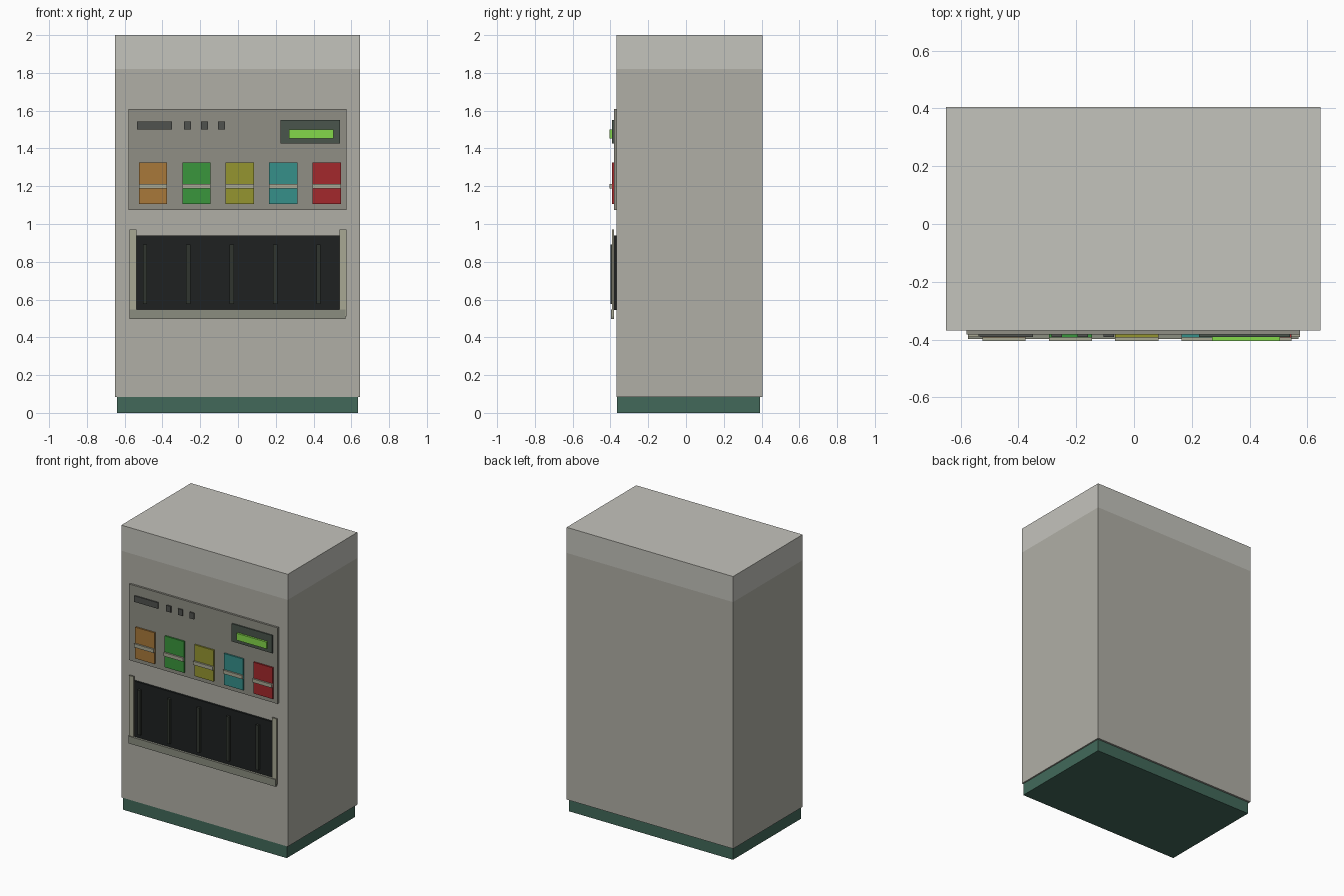
import bpy

if "Cube" in bpy.data.objects:
    bpy.data.objects.remove(bpy.data.objects["Cube"])


def material(name, hexcode):
    srgb = [int(hexcode[i:i + 2], 16) / 255 for i in (0, 2, 4)]
    m = bpy.data.materials.new(name)
    m.diffuse_color = [c / 12.92 if c < 0.04 else ((c + 0.055) / 1.055) ** 2.4 for c in srgb] + [1]
    m.use_nodes = True
    m.node_tree.nodes["Principled BSDF"].inputs["Base Color"].default_value = m.diffuse_color
    return m


def box(name, x, y, z, mat):
    """Box from (min, max) ranges on each axis."""
    bpy.ops.mesh.primitive_cube_add(size=1, location=[(r[0] + r[1]) / 2 for r in (x, y, z)])
    ob = bpy.context.object
    ob.name = name
    ob.scale = [r[1] - r[0] for r in (x, y, z)]
    bpy.ops.object.transform_apply(location=False, rotation=False, scale=True)
    ob.data.materials.append(mat)
    return ob


body = material("body_grey", "B0AFA6")
cap = material("cap_grey", "C4C3BC")
panel = material("panel_grey", "908F85")
dark = material("dark_grey", "50524E")
screen = material("screen_surround", "4A554C")
lime = material("screen_lime", "84D84A")
green = material("base_green", "42695A")
black = material("bay_black", "1E2121")
rib = material("rib_black", "30352F")
trim = material("trim_beige", "A9A894")
rail = material("rail_grey", "8B8D80")

# Cabinet shell
box("base_plinth", (-0.64, 0.635), (-0.365, 0.392), (0, 0.09), green)
box("cabinet_body", (-0.65, 0.645), (-0.368, 0.405), (0.085, 1.82), body)
box("cabinet_cap", (-0.65, 0.645), (-0.368, 0.405), (1.82, 2.0), cap)

# Control panel with indicator slots and display
box("control_panel", (-0.58, 0.575), (-0.382, -0.365), (1.075, 1.61), panel)
box("slot_wide", (-0.535, -0.35), (-0.391, -0.38), (1.5, 1.543), dark)
for i in range(3):
    x = -0.285 + 0.09 * i
    box(f"slot_small_{i + 1}", (x, x + 0.035), (-0.391, -0.38), (1.5, 1.543), dark)
box("display_surround", (0.225, 0.54), (-0.391, -0.38), (1.425, 1.55), screen)
box("display_screen", (0.27, 0.505), (-0.405, -0.389), (1.452, 1.5), lime)

# Coloured flaps, each with a handle, above the ribs of the bay
flaps = [("orange", "A9793A"), ("green", "3A963C"), ("yellow", "959530"),
         ("teal", "36908A"), ("red", "A4282C")]
for i, (name, colour) in enumerate(flaps):
    x = -0.45 + 0.23 * i
    box(f"flap_{name}", (x - 0.075, x + 0.075), (-0.393, -0.38), (1.105, 1.325),
        material(f"flap_{name}", colour))
    box(f"flap_handle_{i + 1}", (x - 0.075, x + 0.075), (-0.405, -0.391), (1.188, 1.213), trim)
    rx = -0.493 + 0.23 * i
    box(f"bay_rib_{i + 1}", (rx - 0.011, rx + 0.011), (-0.399, -0.38), (0.577, 0.892), rib)

# Dispensing bay, with posts and lower rail
box("bay_back", (-0.545, 0.545), (-0.382, -0.365), (0.545, 0.938), black)
for side, s in (("left", -1), ("right", 1)):
    box(f"bay_post_{side}", sorted((s * 0.538, s * 0.575)), (-0.392, -0.381), (0.51, 0.972), trim)
box("bay_rail", (-0.575, 0.57), (-0.398, -0.381), (0.497, 0.548), rail)
